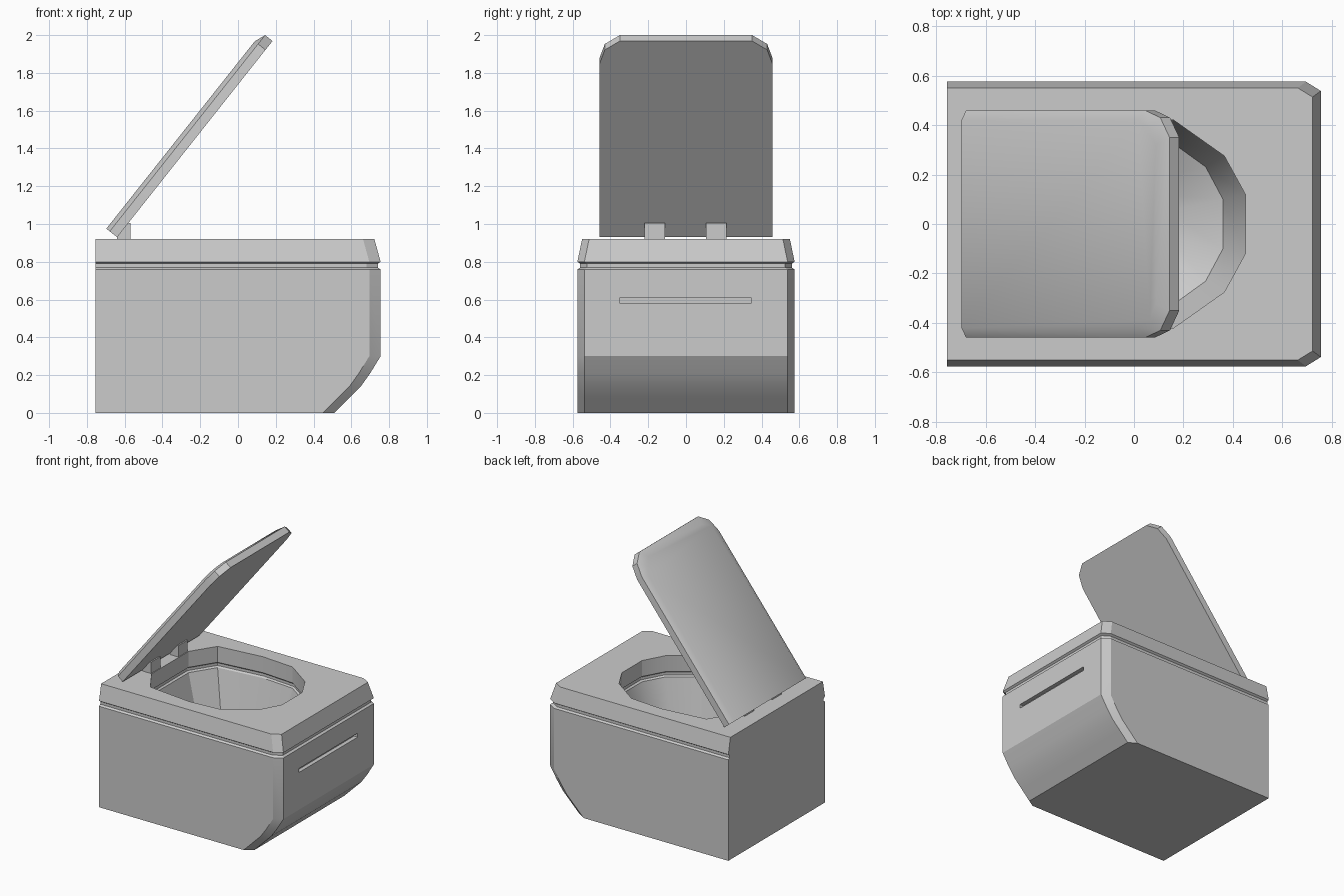
import bpy, bmesh, math
from mathutils import Vector

if "Cube" in bpy.data.objects:
    bpy.data.objects.remove(bpy.data.objects["Cube"])


def mesh_object(name, bm, angle=None):
    bmesh.ops.recalc_face_normals(bm, faces=bm.faces)
    me = bpy.data.meshes.new(name)
    bm.to_mesh(me)
    bm.free()
    ob = bpy.data.objects.new(name, me)
    bpy.context.collection.objects.link(ob)
    if angle:
        smooth(ob, angle)
    return ob


def smooth(ob, angle):
    bpy.ops.object.select_all(action='DESELECT')
    bpy.context.view_layer.objects.active = ob
    ob.select_set(True)
    bpy.ops.object.shade_smooth_by_angle(angle=math.radians(angle))


def loft(name, rings, angle=None):
    """Skin a stack of equal-length rings and cap both ends."""
    bm = bmesh.new()
    rows = [[bm.verts.new(p) for p in r] for r in rings]
    n = len(rows[0])
    for a, b in zip(rows, rows[1:]):
        for i in range(n):
            j = (i + 1) % n
            bm.faces.new((a[i], a[j], b[j], b[i]))
    bm.faces.new(rows[0])
    bm.faces.new(rows[-1])
    return mesh_object(name, bm, angle)


def box(name, lo, hi):
    ring = [(lo[0], lo[1]), (hi[0], lo[1]), (hi[0], hi[1]), (lo[0], hi[1])]
    return loft(name, [[(x, y, z) for x, y in ring] for z in (lo[2], hi[2])])


def mirrored(half):
    """Close a half outline by mirroring it across y = 0."""
    return half + [(x, -y) for x, y in reversed(half)]


def cut(target, cutter):
    cutter.hide_render = True
    mod = target.modifiers.new("cut", 'BOOLEAN')
    mod.operation = 'DIFFERENCE'
    mod.solver = 'EXACT'
    mod.object = cutter
    bpy.context.view_layer.objects.active = target
    bpy.ops.object.modifier_apply(modifier=mod.name)
    bpy.data.objects.remove(cutter)


# Cabinet with undercut front foot, groove and tapered top: (z, front x, half width)
levels = [(0, .51, .575), (.075, .585, .575), (.14, .65, .575), (.21, .70, .575),
          (.30, .755, .575), (.76, .755, .575), (.77, .74, .56), (.79, .74, .56),
          (.80, .755, .575), (.92, .722, .55)]
cabinet = loft("cabinet", [
    [(x, y, z) for x, y in mirrored([(-.755, w), (f - .06, w), (f, w - .037)])]
    for z, f, w in levels])

# Bowl opening with a small groove below the rim, narrowing to the bottom
rim = mirrored([(.45, .12), (.365, .275), (.16, .42), (-.10, .44),
                (-.45, .40), (-.565, .22)])
bowl_levels = [(.96, 1, 1), (.80, 1, 1), (.79, 1.025, 1.025), (.77, 1.025, 1.025),
               (.76, 1, 1), (.46, .82, .84), (.34, .38, .42)]
bowl = loft("bowl_cutter", [
    [((x + .055) * sx - .055, y * sy, z) for x, y in rim] for z, sx, sy in bowl_levels])
cut(cabinet, bowl)

# Long recessed slot in the front end
cut(cabinet, box("slot_cutter", (.725, -.35, .58), (.80, .345, .61)))
smooth(cabinet, 28)

# Raised lid: outline in (along, across), tilted up from the hinge
along = Vector((.621, 0, .784))
normal = Vector((-.784, 0, .621))
base = Vector((-.64, 0, .93))


def lid_ring(half, height):
    return [base + along * u + normal * height + Vector((0, w, 0))
            for u, w in mirrored(half)]


outer = [(0, .458), (1.17, .458), (1.265, .43), (1.325, .35)]
inner = [(0, .42), (1.15, .42), (1.225, .39), (1.265, .32)]
loft("lid", [lid_ring(outer, 0), lid_ring(outer, .05), lid_ring(inner, .073)], 35)

# Hinge blocks
for side, lo in (("right", -.22), ("left", .105)):
    box("hinge_" + side, (-.64, lo, .90), (-.57, lo + .11, 1.005))
